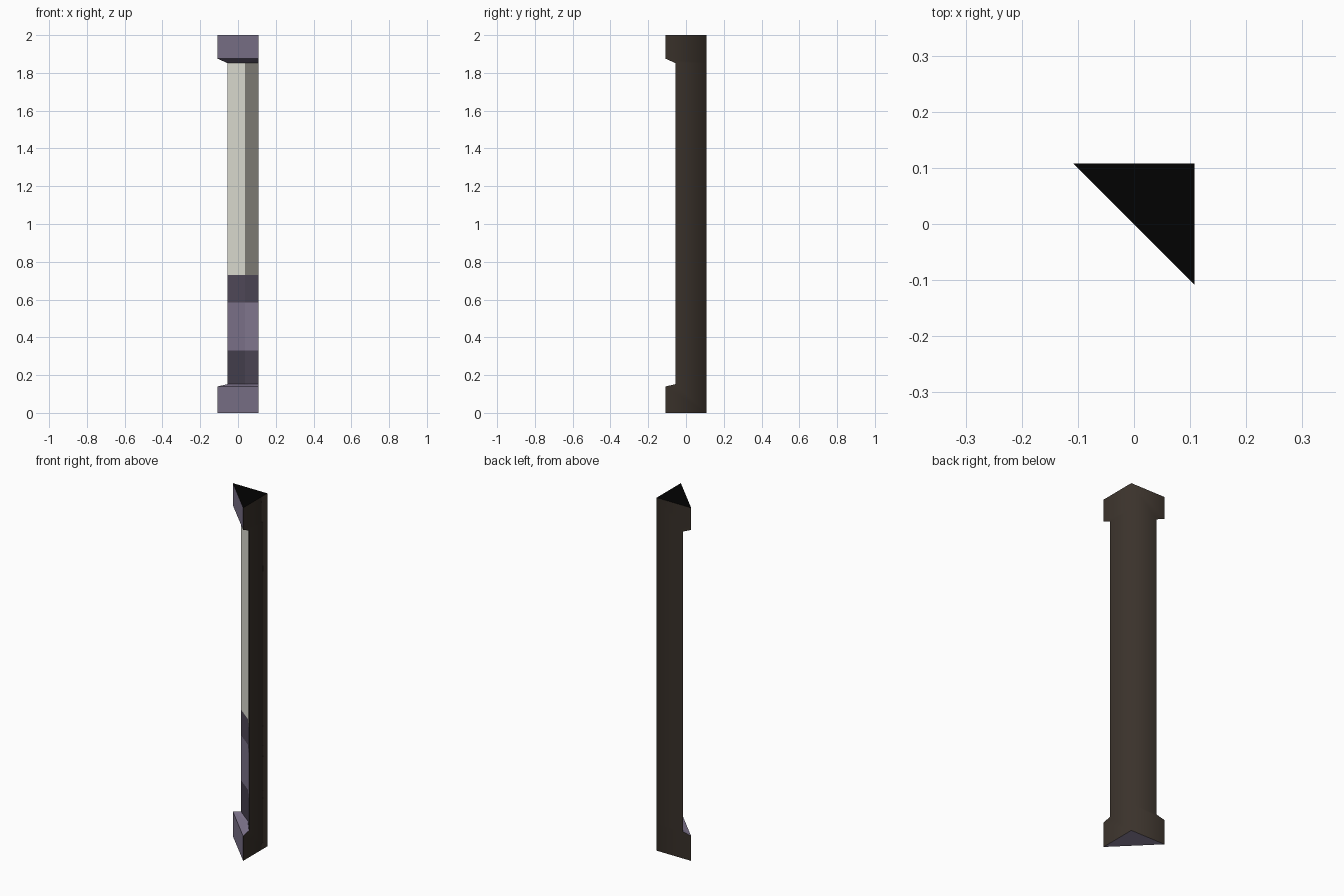
import bpy, bmesh

if "Cube" in bpy.data.objects:
    bpy.data.objects.remove(bpy.data.objects["Cube"])

H = 2.0      # total height
R = 0.108    # outer half width
S = -0.056   # where the shaft's thin edges stop
M = 0.036    # inner fold line of the shaft
ZI, ZO = 0.152, 0.14   # cap height at the shaft and at the outer tips


def lin(v):
    v /= 255
    return v / 12.92 if v <= 0.04045 else ((v + 0.055) / 1.055) ** 2.4


COLOURS = [
    ("dark brown", (58, 50, 43)),
    ("near black", (2, 2, 2)),
    ("grey purple", (130, 120, 145)),
    ("dark purple", (84, 77, 94)),
    ("deep purple", (72, 66, 81)),
    ("pale stone", (238, 238, 226)),
    ("grey stone", (140, 138, 129)),
    ("light purple", (144, 133, 160)),
]
MATS = []
for name, rgb in COLOURS:
    m = bpy.data.materials.new(name)
    m.diffuse_color = (*[lin(c) for c in rgb], 1)
    m.use_nodes = True
    m.node_tree.nodes["Principled BSDF"].inputs["Base Color"].default_value = m.diffuse_color
    MATS.append(m)
BROWN, BLACK, PURPLE, DARK, DEEP, PALE, GREY, LIGHT = range(8)


def finish(name, bm, hidden):
    """Fix normals, drop hidden joint faces, round only the brown back corner."""
    bmesh.ops.recalc_face_normals(bm, faces=bm.faces[:])
    bmesh.ops.delete(bm, geom=hidden, context='FACES')
    for f in bm.faces:
        f.smooth = True
    for e in bm.edges:
        e.smooth = all(f.material_index == BROWN for f in e.link_faces)
    me = bpy.data.meshes.new(name)
    bm.to_mesh(me)
    bm.free()
    for m in MATS:
        me.materials.append(m)
    ob = bpy.data.objects.new(name, me)
    bpy.context.collection.objects.link(ob)


def cap(name, flip, end_colour):
    """Triangular end block with a sloping ledge around the shaft."""
    bm = bmesh.new()

    def v(x, y, z):
        return bm.verts.new((x, y, H - z if flip else z))

    def face(vs, mat):
        f = bm.faces.new(vs)
        f.material_index = mat
        return f

    zo = 0.125 if flip else ZO
    zi = 0.148 if flip else ZI
    a0, b0, c0 = v(-R, R, 0), v(R, R, 0), v(R, -R, 0)
    a1, c1 = v(-R, R, zo), v(R, -R, zo)
    d, m, e, b1 = v(S, R, zi), v(M, M, zi), v(R, S, zi), v(R, R, zi)
    face((a0, b0, c0), end_colour)
    face((a0, c0, c1, a1), PURPLE)
    face((a1, m, d), PURPLE)
    face((a1, c1, m), PURPLE)
    face((c1, e, m), PURPLE)
    face((a0, a1, d, b1, b0), BROWN)
    face((c0, b0, b1, e, c1), BROWN)
    joint = face((d, m, e, b1), PURPLE)
    finish(name, bm, [joint])


def shaft():
    """Folded shaft with coloured bands on the two front faces."""
    bm = bmesh.new()
    section = [(S, R), (M, M), (R, S), (R, R)]
    levels = [ZI, 0.33, 0.585, 0.73, H - 0.148]
    left = [DEEP, PURPLE, DARK, PALE]
    right = [DARK, LIGHT, DARK, GREY]
    rings = [[bm.verts.new((x, y, z)) for x, y in section] for z in levels]
    for k in range(4):
        for i, mat in enumerate((left[k], right[k], BROWN, BROWN)):
            j = (i + 1) % 4
            f = bm.faces.new((rings[k][i], rings[k][j],
                              rings[k + 1][j], rings[k + 1][i]))
            f.material_index = mat
    ends = [bm.faces.new(rings[0]), bm.faces.new(rings[-1])]
    finish("corner_shaft", bm, ends)


cap("base_block", False, LIGHT)
cap("top_block", True, BLACK)
shaft()
